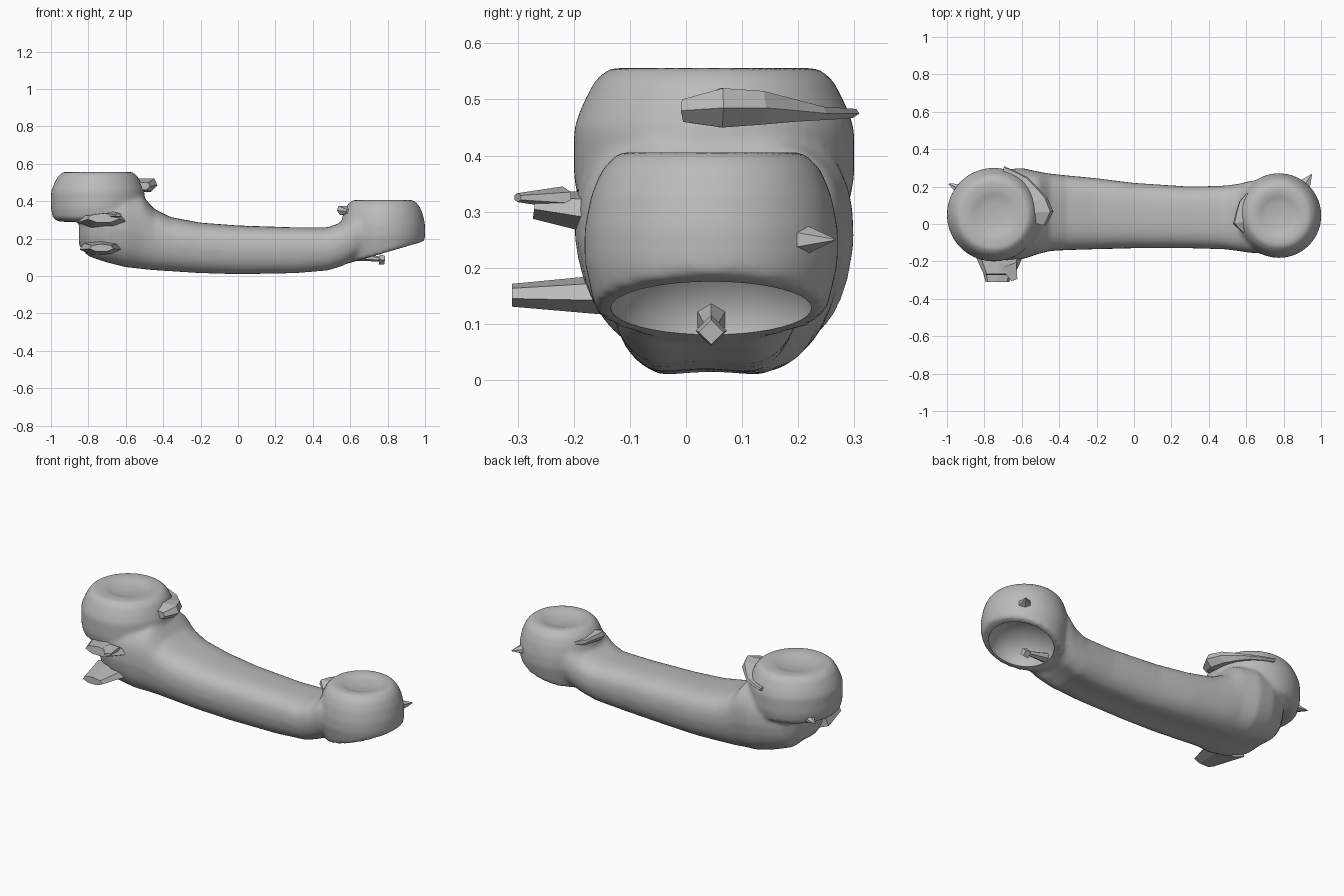
import bpy, bmesh
from math import cos, sin, pi, radians
from mathutils import Vector, Matrix

if "Cube" in bpy.data.objects:
    bpy.data.objects.remove(bpy.data.objects["Cube"], do_unlink=True)

grey = bpy.data.materials.new("plain grey")
grey.use_nodes = True
colour = (0.5, 0.5, 0.5, 1)
grey.diffuse_color = colour
grey.node_tree.nodes["Principled BSDF"].inputs["Base Color"].default_value = colour


def finish(name, bm):
    bmesh.ops.recalc_face_normals(bm, faces=bm.faces)
    mesh = bpy.data.meshes.new(name)
    bm.to_mesh(mesh)
    bm.free()
    mesh.materials.append(grey)
    obj = bpy.data.objects.new(name, mesh)
    bpy.context.collection.objects.link(obj)
    return obj


def loft(bm, rings):
    """Skin a list of point rings and close both ends."""
    loops = [[bm.verts.new(p) for p in ring] for ring in rings]
    for a, b in zip(loops, loops[1:]):
        for i in range(len(a)):
            j = (i + 1) % len(a)
            bm.faces.new((a[i], a[j], b[j], b[i]))
    bm.faces.new(loops[0])
    bm.faces.new(loops[-1])


def power(v, p):
    return abs(v) ** p * (1 if v >= 0 else -1)


def section(x, y0, y1, z0, z1, n=40):
    """Rounded box outline with a shallow groove along the bottom."""
    ring = []
    for i in range(n):
        a = 2 * pi * i / n
        c, s = power(cos(a), 0.68), power(sin(a), 0.68)
        if s < 0:
            c *= 1 + 0.12 * s
        groove = 0.015 * max(0, 1 - 4 * c * c) if s < 0 else 0
        ring.append((x, (y0 + y1) / 2 + c * (y1 - y0) / 2,
                     (z0 + z1) / 2 + s * (z1 - z0) / 2 + groove))
    return ring


def lathe(bm, centre, profile, n=64):
    rings = [[(centre[0] + r * cos(2 * pi * i / n), centre[1] + r * sin(2 * pi * i / n), z)
              for i in range(n)] for r, z in profile]
    loft(bm, rings)


def spike(name, start, end, r0, r1=0.003, flat=1.0, sides=6):
    """Tapered stub between two points, flattened in height."""
    start, end = Vector(start), Vector(end)
    d = end - start
    bm = bmesh.new()
    bmesh.ops.create_cone(bm, cap_ends=True, segments=sides, radius1=r0, radius2=r1,
                          depth=d.length, matrix=Matrix.Translation((0, 0, d.length / 2)))
    bm.transform(Matrix.Translation(start) @ d.to_track_quat('Z', 'Y').to_matrix().to_4x4()
                 @ Matrix.Diagonal((1, flat, 1, 1)))
    return finish(name, bm)


def fin(name, centre, radius, a0, a1, stations):
    """Ragged crescent hugging a cup: stations are (reach, z, half height)."""
    rings = []
    for i, (reach, z, h) in enumerate(stations):
        a = radians(a0 + (a1 - a0) * i / (len(stations) - 1))
        ring = [(radius - 0.04, h), (radius + reach * 0.8, h), (radius + reach, 0),
                (radius + reach * 0.6, -h), (radius - 0.04, -h)]
        rings.append([(centre[0] + r * cos(a), centre[1] + r * sin(a), z + dz) for r, dz in ring])
    bm = bmesh.new()
    loft(bm, rings)
    return finish(name, bm)


EAR, MOUTH = (-0.75, 0.05), (0.775, 0.045)

# Handle: x, back and front limits, bottom and top heights
bm = bmesh.new()
loft(bm, [section(*s) for s in (
    (-0.85, -0.08, 0.19, 0.15, 0.40), (-0.80, -0.15, 0.25, 0.095, 0.42),
    (-0.70, -0.20, 0.29, 0.06, 0.45), (-0.60, -0.19, 0.30, 0.035, 0.45),
    (-0.51, -0.16, 0.28, 0.025, 0.43), (-0.45, -0.145, 0.27, 0.02, 0.36),
    (-0.36, -0.14, 0.26, 0.015, 0.315), (-0.20, -0.135, 0.245, 0.005, 0.285),
    (0, -0.13, 0.22, 0, 0.27), (0.30, -0.13, 0.20, 0.005, 0.26),
    (0.48, -0.135, 0.205, 0.02, 0.26), (0.56, -0.145, 0.215, 0.045, 0.29),
    (0.62, -0.155, 0.23, 0.075, 0.34), (0.70, -0.155, 0.23, 0.12, 0.34))])
handset = finish("handset", bm)

# Earpiece cup with dished top
bm = bmesh.new()
lathe(bm, EAR, [(0.01, 0.535), (0.08, 0.542), (0.13, 0.556), (0.185, 0.556), (0.212, 0.535),
                (0.235, 0.49), (0.25, 0.45), (0.25, 0.36), (0.24, 0.31), (0.21, 0.29)])
earpiece = finish("earpiece", bm)

# Mouthpiece cup, sliced to a slanted underside
bm = bmesh.new()
lathe(bm, MOUTH, [(0.01, 0.385), (0.08, 0.392), (0.12, 0.406), (0.165, 0.406), (0.195, 0.375),
                  (0.214, 0.33), (0.226, 0.27), (0.226, 0.21), (0.21, 0.14), (0.18, 0.04)])
cut = bmesh.ops.bisect_plane(bm, geom=bm.verts[:] + bm.edges[:] + bm.faces[:],
                             plane_co=(0.65, 0, 0.085), plane_no=(-0.28, 0, 0.96),
                             clear_inner=True)
bmesh.ops.holes_fill(bm, edges=[e for e in bm.edges if e.is_boundary], sides=0)
mouthpiece = finish("mouthpiece", bm)

# Blend the three bodies into one soft shell
for obj in (earpiece, mouthpiece, handset):
    obj.select_set(True)
bpy.context.view_layer.objects.active = handset
bpy.ops.object.join()
remesh = handset.modifiers.new("blend", 'REMESH')
remesh.mode = 'VOXEL'
remesh.voxel_size = 0.012
soften = handset.modifiers.new("soften", 'SMOOTH')
soften.factor = 0.5
soften.iterations = 6

# Hollow scooped out of the mouthpiece underside
bm = bmesh.new()
bmesh.ops.create_uvsphere(bm, u_segments=40, v_segments=20, radius=1)
bm.transform(Matrix.Translation((0.80, 0.045, 0.12)) @ Matrix.Rotation(radians(-16), 4, 'Y')
             @ Matrix.Diagonal((0.17, 0.18, 0.13, 1)))
cutter = finish("hollow_cutter", bm)
cutter.hide_render = True
scoop = handset.modifiers.new("scoop", 'BOOLEAN')
scoop.operation = 'DIFFERENCE'
scoop.object = cutter
for name in ("blend", "soften", "scoop"):
    bpy.ops.object.modifier_apply(modifier=name)
bpy.data.objects.remove(cutter, do_unlink=True)
handset.data.materials.clear()
handset.data.materials.append(grey)

# Ragged fins where the cups meet the handle
fin("earpiece_fin", EAR, 0.235, -12, 78, [
    (0.05, 0.48, 0.02), (0.085, 0.485, 0.035), (0.065, 0.485, 0.03), (0.04, 0.48, 0.02),
    (0.035, 0.475, 0.012), (0.025, 0.475, 0.01), (0.03, 0.475, 0.008)])
fin("mouthpiece_fin", MOUTH, 0.205, 145, 205, [
    (0.005, 0.345, 0.01), (0.02, 0.345, 0.015), (0.025, 0.35, 0.02), (0.045, 0.35, 0.025),
    (0.01, 0.345, 0.01)])

# Corner spikes
spike("earpiece_spike", (-0.90, 0.17, 0.33), (-0.99, 0.215, 0.32), 0.05, flat=0.6)
spike("mouthpiece_spike", (0.89, 0.18, 0.25), (0.95, 0.265, 0.25), 0.06, flat=0.7)

# Front tabs beside the earpiece, and the stub inside the hollow
spike("upper_tab", (-0.72, -0.15, 0.295), (-0.72, -0.27, 0.31), 0.14, 0.085, flat=0.3, sides=7)
spike("upper_tab_tip", (-0.67, -0.22, 0.325), (-0.64, -0.30, 0.325), 0.05, 0.02, flat=0.4)
spike("lower_tab", (-0.73, -0.12, 0.15), (-0.73, -0.31, 0.15), 0.12, 0.065, flat=0.33, sides=7)
spike("hollow_stub", (0.62, 0.045, 0.11), (0.76, 0.045, 0.09), 0.03, 0.012)
spike("hollow_stub_tip", (0.755, 0.045, 0.088), (0.785, 0.045, 0.085), 0.028, 0.022, sides=4)

# Smooth shading on the shell, crisp facets on the ragged pieces
bpy.ops.object.select_all(action='DESELECT')
handset.select_set(True)
bpy.context.view_layer.objects.active = handset
bpy.ops.object.shade_smooth_by_angle(angle=radians(40))
